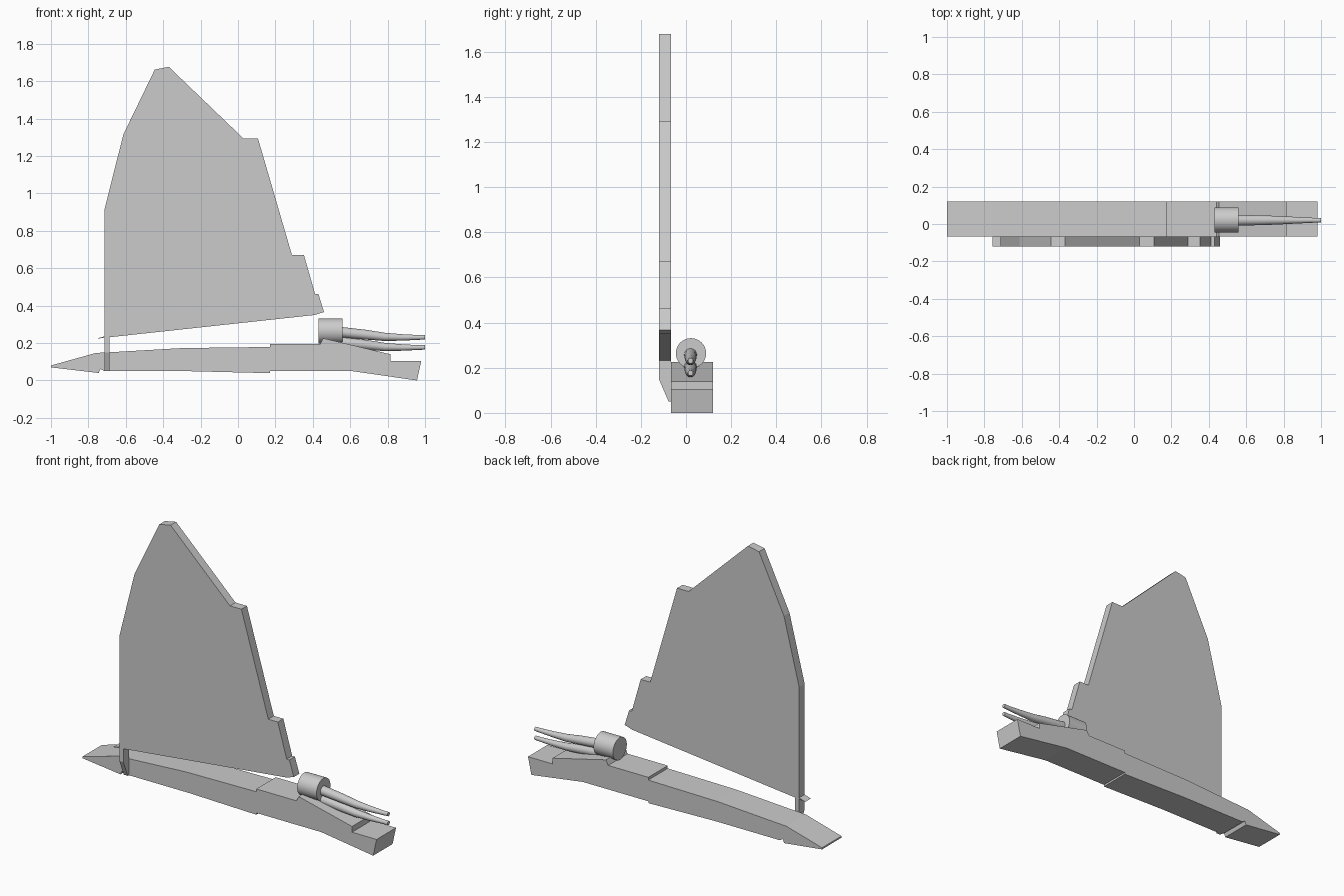
import bpy, bmesh
from mathutils import Vector

if "Cube" in bpy.data.objects:
    bpy.data.objects.remove(bpy.data.objects["Cube"])


def extrude_profile(name, points, offset):
    """Extrude a closed 3D polygon along an offset vector."""
    bm = bmesh.new()
    face = bm.faces.new([bm.verts.new(p) for p in points])
    out = bmesh.ops.extrude_face_region(bm, geom=[face])
    moved = [g for g in out["geom"] if isinstance(g, bmesh.types.BMVert)]
    bmesh.ops.translate(bm, verts=moved, vec=Vector(offset))
    return finish(name, bm)


def finish(name, bm):
    bmesh.ops.recalc_face_normals(bm, faces=bm.faces)
    mesh = bpy.data.meshes.new(name)
    bm.to_mesh(mesh)
    bm.free()
    obj = bpy.data.objects.new(name, mesh)
    bpy.context.collection.objects.link(obj)
    return obj


def tube(name, stations, y, sides=24):
    """Loft circles in the yz plane through (x, z, radius) stations."""
    bm = bmesh.new()
    rings = []
    for x, z, r in stations:
        ring = bmesh.ops.create_circle(bm, segments=sides, radius=r)["verts"]
        for v in ring:
            v.co = (x, y + v.co.x, z + v.co.y)
        rings.append(ring)
    for a, b in zip(rings, rings[1:]):
        for i in range(sides):
            j = (i + 1) % sides
            bm.faces.new((a[i], a[j], b[j], b[i]))
    for ring in (rings[0], rings[-1]):
        bm.faces.new(ring)
    obj = finish(name, bm)
    bpy.context.view_layer.objects.active = obj
    obj.select_set(True)
    bpy.ops.object.shade_smooth_by_angle(angle=0.6)
    obj.select_set(False)
    return obj


BACK, MID, FRONT = 0.12, -0.067, -0.12

# Long beam forming the base
base = [(-1, 0.08), (-0.76, 0.147), (-0.68, 0.151), (-0.3, 0.173), (0.17, 0.179),
        (0.17, 0.196), (0.44, 0.196), (0.455, 0.226), (0.815, 0.14),
        (0.815, 0.105), (0.98, 0.105), (0.957, 0.0), (0.61, 0.05),
        (0.17, 0.05), (0.17, 0.039), (-0.28, 0.05), (-0.715, 0.05),
        (-0.735, 0.062), (-0.745, 0.04), (-1, 0.07)]
extrude_profile("base_beam", [(x, MID, z) for x, z in base], (0, BACK - MID, 0))

# Tall fin plate with the stepped trailing edge
fin = [(-0.715, 0.228), (-0.757, 0.223), (-0.715, 0.236), (-0.715, 0.91),
       (-0.613, 1.315), (-0.445, 1.662), (-0.37, 1.677), (0.03, 1.293),
       (0.107, 1.293), (0.288, 0.672), (0.352, 0.672), (0.412, 0.462),
       (0.43, 0.462), (0.46, 0.366), (0.41, 0.35)]
extrude_profile("fin_plate", [(x, FRONT, z) for x, z in fin], (0, MID - FRONT, 0))

# Short post joining the fin to the base
post = [(FRONT, 0.235), (FRONT, 0.15), (-0.077, 0.05), (MID, 0.05), (MID, 0.235)]
extrude_profile("fin_post", [(-0.715, y, z) for y, z in post], (0.027, 0, 0))

# Drum holding the barrels
tube("barrel_drum", [(0.43, 0.264, 0.067), (0.56, 0.264, 0.067)], 0.022, 32)

# Two bent, tapering barrels
shape = [(0.5, 0.265, 0.028), (0.56, 0.257, 0.028), (0.69, 0.244, 0.026),
         (0.785, 0.233, 0.022), (0.88, 0.23, 0.017), (0.96, 0.23, 0.013),
         (1.0, 0.231, 0.012)]
for name, drop in (("upper_barrel", 0), ("lower_barrel", 0.054)):
    tube(name, [(x, z - drop, r) for x, z, r in shape], 0.02)
